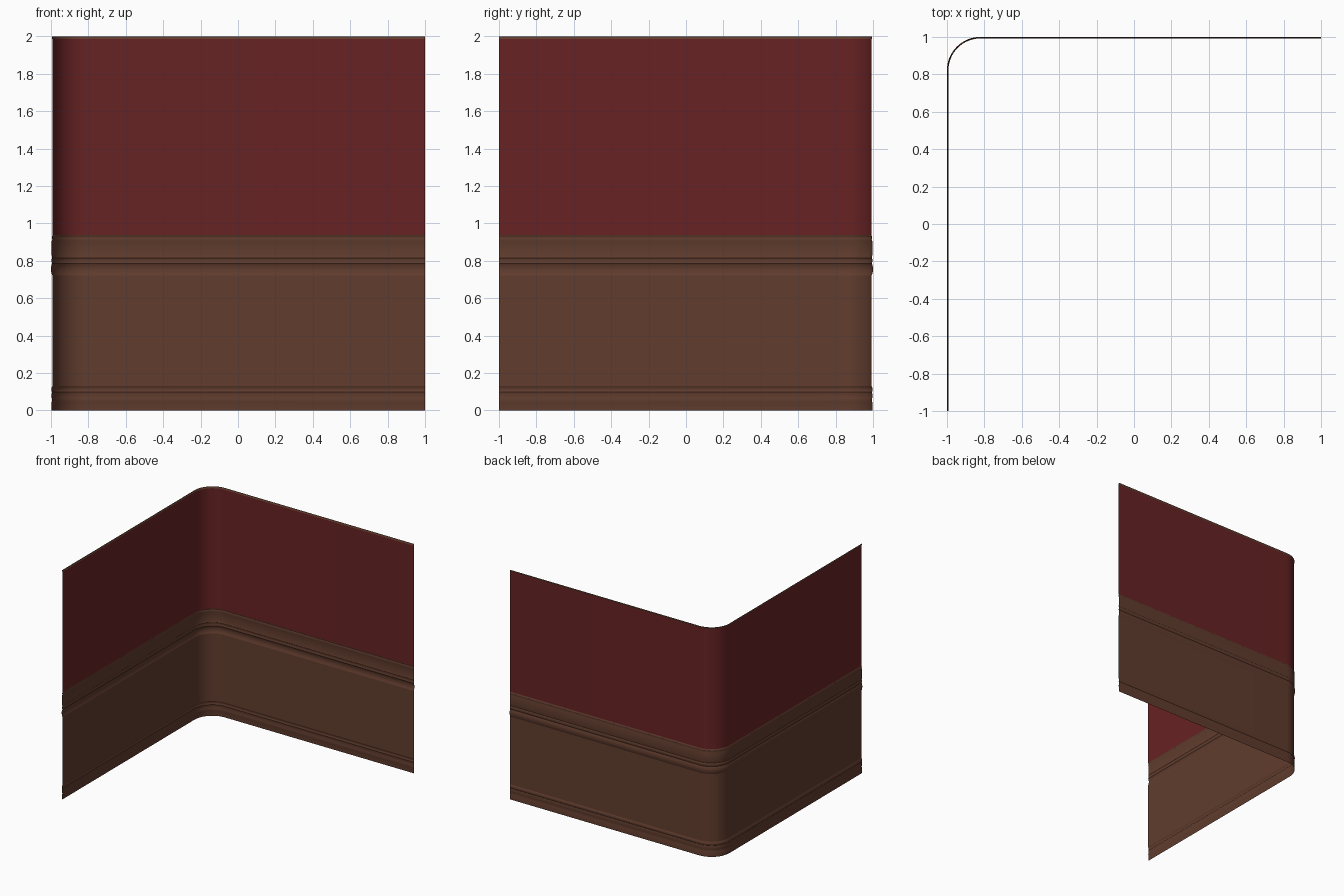
import bpy, bmesh, math

if "Cube" in bpy.data.objects:
    bpy.data.objects.remove(bpy.data.objects["Cube"])

def material(name, rgb):
    m = bpy.data.materials.new(name)
    m.diffuse_color = (*rgb, 1)
    m.use_nodes = True
    m.node_tree.nodes["Principled BSDF"].inputs["Base Color"].default_value = m.diffuse_color
    return m

RED = material("red wall paint", (0.135, 0.016, 0.017))
BROWN = material("brown wood", (0.120, 0.046, 0.027))

# Plan of the wall: two straight runs joined by a rounded corner
FACE, R, STEPS = 0.992, 0.17, 16
c = FACE - R
plan = [((-FACE, -1), (-1, 0))]
for i in range(STEPS + 1):
    a = math.pi - i * math.pi / 2 / STEPS
    n = (math.cos(a), math.sin(a))
    plan.append(((-c + R * n[0], c + R * n[1]), n))
plan.append(((1, FACE), (0, 1)))

def strip(name, profile, mat):
    """Sweep a profile of (outward offset, height) along the plan."""
    bm = bmesh.new()
    rows = [[bm.verts.new((p[0] + n[0] * o, p[1] + n[1] * o, z))
             for o, z in profile] for p, n in plan]
    for a, b in zip(rows, rows[1:]):
        for j in range(len(profile) - 1):
            bm.faces.new((a[j], a[j + 1], b[j + 1], b[j]))
    me = bpy.data.meshes.new(name)
    bm.to_mesh(me)
    bm.free()
    me.materials.append(mat)
    ob = bpy.data.objects.new(name, me)
    bpy.context.collection.objects.link(ob)
    bpy.context.view_layer.objects.active = ob
    ob.select_set(True)
    bpy.ops.object.shade_smooth_by_angle(angle=math.radians(35))
    ob.select_set(False)

# Baseboard with two small beads
strip("baseboard", [(0.004, 0), (0.004, 0.045), (0.001, 0.055), (0.004, 0.066),
                    (0.004, 0.09), (0.002, 0.098), (0.006, 0.105),
                    (0.006, 0.118), (0.0, 0.13)], BROWN)
# Plain wood panelling
strip("wainscot_panel", [(0.0, 0.13), (0.0, 0.72)], BROWN)
# Chair rail
strip("chair_rail", [(0.0, 0.72), (0.006, 0.735), (0.008, 0.755), (0.006, 0.775),
                     (0.001, 0.785), (0.004, 0.795), (0.004, 0.81), (0.001, 0.815),
                     (0.004, 0.83), (0.004, 0.905), (0.001, 0.915),
                     (0.004, 0.925), (0.0, 0.937)], BROWN)
# Painted upper wall and thin top trim
strip("upper_wall", [(0.0, 0.937), (0.0, 1.985)], RED)
strip("top_trim", [(0.0, 1.985), (0.003, 1.99), (0.003, 2.0)], BROWN)
